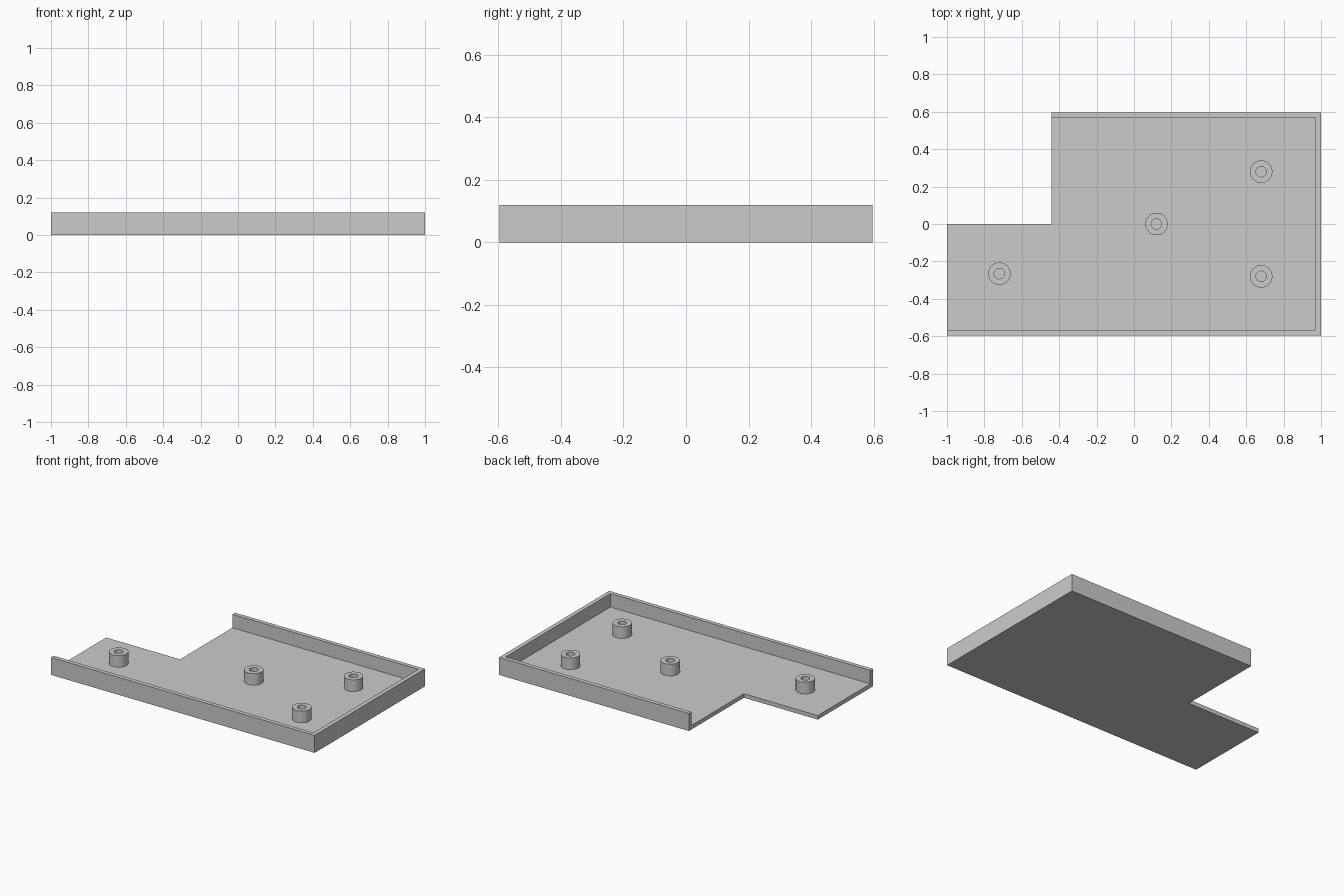
import bpy, bmesh, math
from mathutils import Vector

cube = bpy.data.objects.get("Cube")
if cube:
    bpy.data.objects.remove(cube, do_unlink=True)

FLOOR, TOP, WALL = 0.028, 0.12, 0.029
X, Y, NOTCH_X = 1.0, 0.597, -0.44

grey = bpy.data.materials.new("plain grey")
grey.use_nodes = True
colour = (0.6, 0.6, 0.6, 1)
grey.diffuse_color = colour
grey.node_tree.nodes["Principled BSDF"].inputs["Base Color"].default_value = colour


def add_object(name, bm):
    bmesh.ops.recalc_face_normals(bm, faces=bm.faces)
    mesh = bpy.data.meshes.new(name)
    bm.to_mesh(mesh)
    bm.free()
    mesh.materials.append(grey)
    obj = bpy.data.objects.new(name, mesh)
    bpy.context.collection.objects.link(obj)
    return obj


def prism(name, outline, z0, z1):
    bm = bmesh.new()
    face = bm.faces.new([bm.verts.new((x, y, z0)) for x, y in outline])
    new = bmesh.ops.extrude_face_region(bm, geom=[face])["geom"]
    verts = [v for v in new if isinstance(v, bmesh.types.BMVert)]
    bmesh.ops.translate(bm, verts=verts, vec=(0, 0, z1 - z0))
    return add_object(name, bm)


def activate(obj):
    bpy.ops.object.select_all(action='DESELECT')
    obj.select_set(True)
    bpy.context.view_layer.objects.active = obj


# L-shaped tray: solid block hollowed out, leaving front, back and left walls
tray = prism("tray", [(-X, -Y), (X, -Y), (X, Y), (NOTCH_X, Y), (NOTCH_X, 0), (-X, 0)], 0, TOP)
inner_x, inner_y = X - WALL, Y - WALL
cutter = prism("tray_cutter", [(-2, -inner_y), (inner_x, -inner_y),
                               (inner_x, inner_y), (-2, inner_y)], FLOOR, 1)
cutter.hide_render = True
cut = tray.modifiers.new("hollow", 'BOOLEAN')
cut.operation, cut.solver, cut.object = 'DIFFERENCE', 'EXACT', cutter
activate(tray)
bpy.ops.object.modifier_apply(modifier=cut.name)
bpy.data.objects.remove(cutter, do_unlink=True)


# Hollow mounting posts, turned from a small profile
def mounting_post(name, x, y, outer=0.06, inner=0.028, height=0.08):
    bm = bmesh.new()
    profile = [(outer, 0), (outer, height), (inner, height), (inner, 0)]
    verts = [bm.verts.new((r, 0, z)) for r, z in profile]
    edges = [bm.edges.new(pair) for pair in zip(verts, verts[1:])]
    bmesh.ops.spin(bm, geom=verts + edges, cent=(0, 0, 0), axis=(0, 0, 1),
                   angle=math.tau, steps=40, use_merge=True)
    bmesh.ops.remove_doubles(bm, verts=bm.verts, dist=1e-4)
    post = add_object(name, bm)
    post.location = Vector((x, y, FLOOR))
    activate(post)
    bpy.ops.object.shade_smooth_by_angle(angle=math.radians(30))


mounting_post("right_post", -0.72, -0.265)
mounting_post("centre_post", 0.12, 0)
mounting_post("left_back_post", 0.68, 0.28)
mounting_post("left_front_post", 0.68, -0.28)
